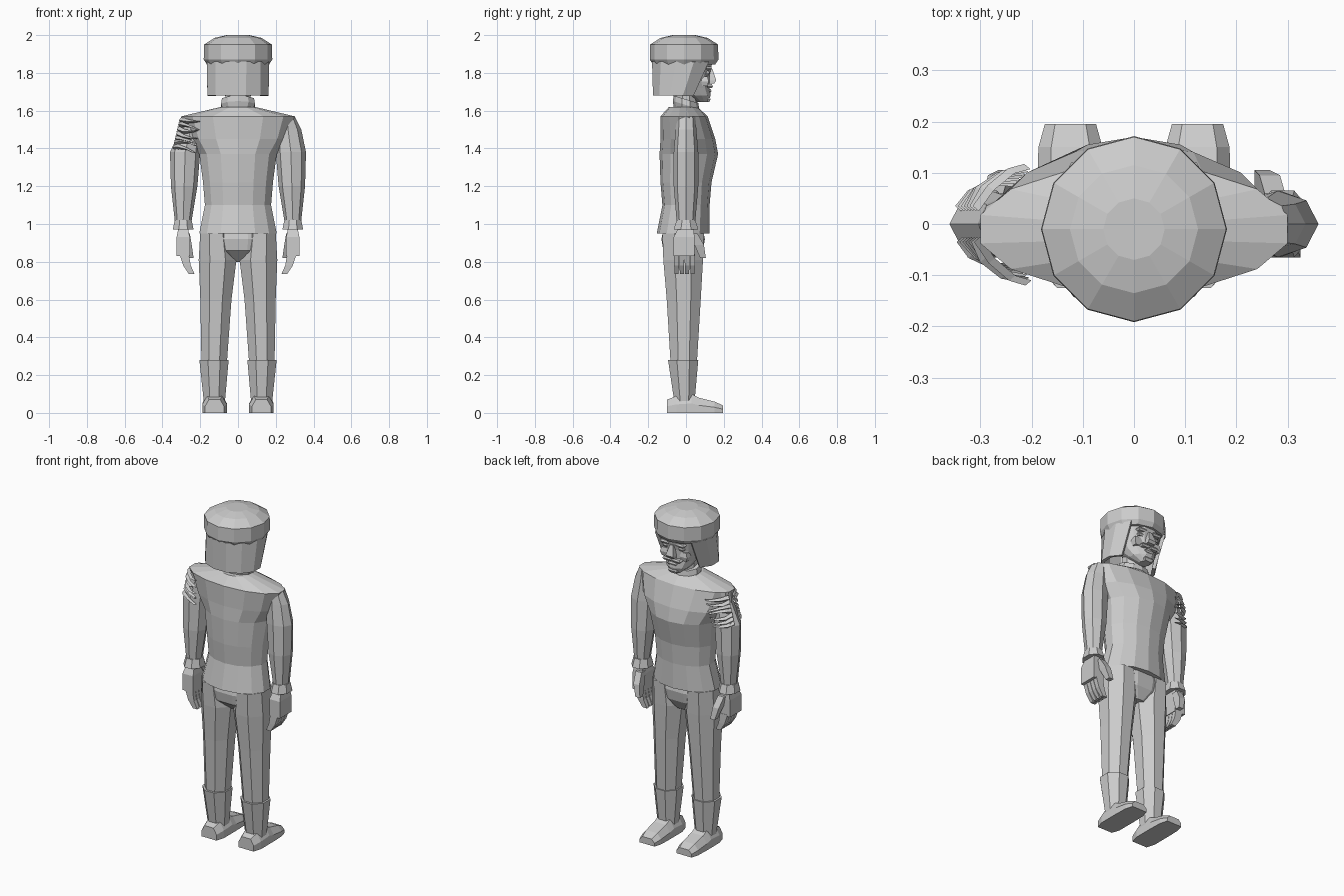
import bpy, bmesh, math, random
from mathutils import Vector

cube = bpy.data.objects.get("Cube")
if cube:
    bpy.data.objects.remove(cube)

shade = (.6, .6, .6, 1)
grey = bpy.data.materials.new("plain grey")
grey.use_nodes = True
grey.diffuse_color = shade
grey.node_tree.nodes["Principled BSDF"].inputs["Base Color"].default_value = shade

SIDES = {"left": 1, "right": -1}


def ring(height, width, depth, x=0, y=0, sides=12, turn=.5, lean=0):
    """Horizontal polygon filling the given width and depth."""
    angles = [math.tau * (i + turn) / sides for i in range(sides)]
    reach_x = max(math.cos(a) for a in angles)
    reach_y = max(math.sin(a) for a in angles)
    points = []
    for a in angles:
        py = y + depth / 2 * math.sin(a) / reach_y
        points.append(Vector((x + width / 2 * math.cos(a) / reach_x, py, height + lean * py)))
    return points


def loft(name, rings, sign=1, closed=True):
    """Skin a series of rings; closed rings get end caps."""
    bm = bmesh.new()
    rows = [[bm.verts.new((sign * p.x, p.y, p.z)) for p in points] for points in rings]
    count = len(rows[0])
    for low, high in zip(rows, rows[1:]):
        for i in range(count if closed else count - 1):
            j = (i + 1) % count
            bm.faces.new((low[i], low[j], high[j], high[i]))
    if closed:
        bm.faces.new(rows[0])
        bm.faces.new(rows[-1])
    bmesh.ops.recalc_face_normals(bm, faces=bm.faces)
    mesh = bpy.data.meshes.new(name)
    bm.to_mesh(mesh)
    bm.free()
    mesh.materials.append(grey)
    obj = bpy.data.objects.new(name, mesh)
    bpy.context.collection.objects.link(obj)
    return obj


def pair(name, rings):
    """Build a part on both sides of the body."""
    for side, sign in SIDES.items():
        loft(f"{side}_{name}", rings, sign)


def block(height, width, depth, tall, x=0, y=0):
    """Rings of a small block with bevelled top and bottom."""
    return [ring(height + tall * k / 2, width * (1 - .3 * abs(k)), depth * (1 - .3 * abs(k)),
                 x, y, sides=4) for k in (-1, 0, 1)]


# Jacket with a pinched waist and shoulders tapering to the neck
loft("jacket", [
    ring(height=.95, width=.41, depth=.28, y=-.015, sides=14),
    ring(height=1.1, width=.35, depth=.25, sides=14),
    ring(height=1.22, width=.37, depth=.27, sides=14),
    ring(height=1.37, width=.41, depth=.31, y=.015, sides=14),
    ring(height=1.45, width=.52, depth=.29, y=.01, sides=14),
    ring(height=1.57, width=.6, depth=.25, y=-.01, sides=14),
    ring(height=1.62, width=.18, depth=.15, y=-.015, sides=14),
])

# Trouser seat
loft("trouser_seat", [
    ring(height=.97, width=.37, depth=.21, y=-.015),
    ring(height=.92, width=.4, depth=.23, y=-.015),
    ring(height=.86, width=.37, depth=.21, y=-.015),
    ring(height=.8, width=.12, depth=.11),
])

# Neck and leaning collar
loft("neck", [ring(height=z, width=.13, depth=.12, sides=10) for z in (1.58, 1.74)])
loft("collar", [
    ring(height=1.6, width=.16, depth=.13, lean=-.3, sides=10),
    ring(height=1.63, width=.18, depth=.14, lean=-.3, sides=10),
    ring(height=1.66, width=.17, depth=.13, lean=-.3, sides=10),
])

# Head, from chin to brow
loft("head", [
    ring(height=1.645, width=.06, depth=.06, y=.09),
    ring(height=1.68, width=.14, depth=.13, y=.065),
    ring(height=1.72, width=.18, depth=.18, y=.035),
    ring(height=1.79, width=.23, depth=.22, y=.015),
    ring(height=1.86, width=.25, depth=.26, y=.01),
])

# Hair curtain, open over the face and cut back towards the jaw
curtain = [
    ring(height=1.68, width=.305, depth=.23, y=-.05),
    ring(height=1.86, width=.31, depth=.33, y=-.005),
]
hair = loft("hair", [points[4:] + points[:2] for points in curtain], closed=False)
shell = hair.modifiers.new("thickness", "SOLIDIFY")
shell.thickness = .02
shell.offset = 0

# Domed cap with a rolled band
loft("cap", [ring(height=z, width=w, depth=w, y=-.01, turn=0) for z, w in (
    (1.845, .33), (1.87, .363), (1.95, .36), (1.985, .25), (2, .12))])

# Face
loft("nose", [
    ring(height=1.745, width=.05, depth=.05, y=.125, sides=4),
    ring(height=1.76, width=.05, depth=.06, y=.13, sides=4),
    ring(height=1.82, width=.02, depth=.04, y=.12, sides=4),
])
loft("mouth", block(height=1.705, width=.06, depth=.03, tall=.02, y=.12))
loft("chin", block(height=1.66, width=.06, depth=.05, tall=.03, y=.105))
pair("brow", block(height=1.825, width=.06, depth=.03, tall=.02, x=.05, y=.122))
pair("eye", block(height=1.8, width=.04, depth=.03, tall=.02, x=.05, y=.11))
pair("moustache", block(height=1.73, width=.06, depth=.03, tall=.02, x=.03, y=.127))
pair("cheek", block(height=1.755, width=.05, depth=.04, tall=.05, x=.065, y=.1))

# Sleeves, with the torn right shoulder pulled in
for side, sign in SIDES.items():
    shoulder = .14 if side == "left" else .11
    loft(f"{side}_sleeve", [
        ring(height=1.57, width=.08, depth=.1, x=.26, sides=8, turn=0),
        ring(height=1.5, width=shoulder, depth=.11, x=.195 + shoulder / 2, sides=8, turn=0),
        ring(height=1.38, width=.16, depth=.13, x=.28, sides=8, turn=0),
        ring(height=1.2, width=.14, depth=.13, x=.285, sides=8, turn=0),
        ring(height=1.02, width=.09, depth=.1, x=.29, sides=8, turn=0),
    ], sign)
pair("cuff", [
    ring(height=1.02, width=.09, depth=.1, x=.29, sides=8),
    ring(height=.97, width=.11, depth=.13, x=.29, sides=8),
])

# Hands with fingers curling inwards
pair("palm", [
    ring(height=.98, width=.05, depth=.08, x=.29, sides=4),
    ring(height=.93, width=.07, depth=.11, x=.29, y=-.01, sides=4),
    ring(height=.83, width=.07, depth=.11, x=.29, y=-.01, sides=4),
])
for i, finger in enumerate(("little", "ring", "middle", "index")):
    y = .028 * i - .05
    pair(f"{finger}_finger", [
        ring(height=.84, width=.05, depth=.026, x=.285, y=y, sides=4),
        ring(height=.78, width=.04, depth=.025, x=.27, y=y, sides=4),
        ring(height=.735, width=.03, depth=.02, x=.245, y=y, sides=4),
    ])
pair("thumb", [
    ring(height=.95, width=.04, depth=.04, x=.275, y=.04, sides=4),
    ring(height=.89, width=.04, depth=.05, x=.265, y=.07, sides=4),
    ring(height=.82, width=.03, depth=.03, x=.25, y=.09, sides=4),
])

# Trouser legs and boot shafts
pair("trouser_leg", [
    ring(height=.95, width=.17, depth=.22, x=.115, y=-.015, sides=8),
    ring(height=.81, width=.2, depth=.21, x=.108, y=-.015, sides=8),
    ring(height=.6, width=.165, depth=.18, x=.117, y=-.012, sides=8),
    ring(height=.27, width=.135, depth=.14, x=.126, y=-.012, sides=8),
])
pair("boot_shaft", [
    ring(height=.28, width=.155, depth=.16, x=.127, y=-.015, sides=8),
    ring(height=.05, width=.11, depth=.105, x=.125, y=-.008, sides=8),
])

# Shoes, lofted from heel to toe with a flat sole
sections = []
for y, width, height in ((-.1, .1, .07), (-.05, .13, .09), (.03, .13, .1), (.07, .13, .08), (.15, .125, .06), (.195, .1, .04)):
    outline = ((-1, 0), (1, 0), (1, .5), (.6, 1), (-.6, 1), (-1, .5))
    sections.append([Vector((.124 + width / 2 * i, y, height * k)) for i, k in outline])
pair("shoe", sections)

# Torn cloth on the right shoulder: ragged strips, front and rear
random.seed(4)
strips = 14
for i in range(strips):
    drop = i / strips
    facing = 1 if i % 2 else -1
    z = 1.55 - .17 * drop
    outer = Vector((-.3 - .04 * drop, .025 * facing, z))
    inner = Vector((-.2 - .03 * drop, (.11 - .04 * drop) * facing, z - random.uniform(0, .03)))
    bulge = Vector((-random.uniform(0, .02), .02 * facing, random.uniform(-.02, .02)))
    folds = []
    for along in (0, .3, .7, 1):
        middle = outer.lerp(inner, along) + bulge * math.sin(math.pi * along)
        edge = Vector((0, 0, .015 * (1.1 - along)))
        folds.append([middle + edge, middle + Vector((-.012, .01 * facing, 0)), middle - edge])
    loft(f"torn_cloth_{i + 1}", folds)
